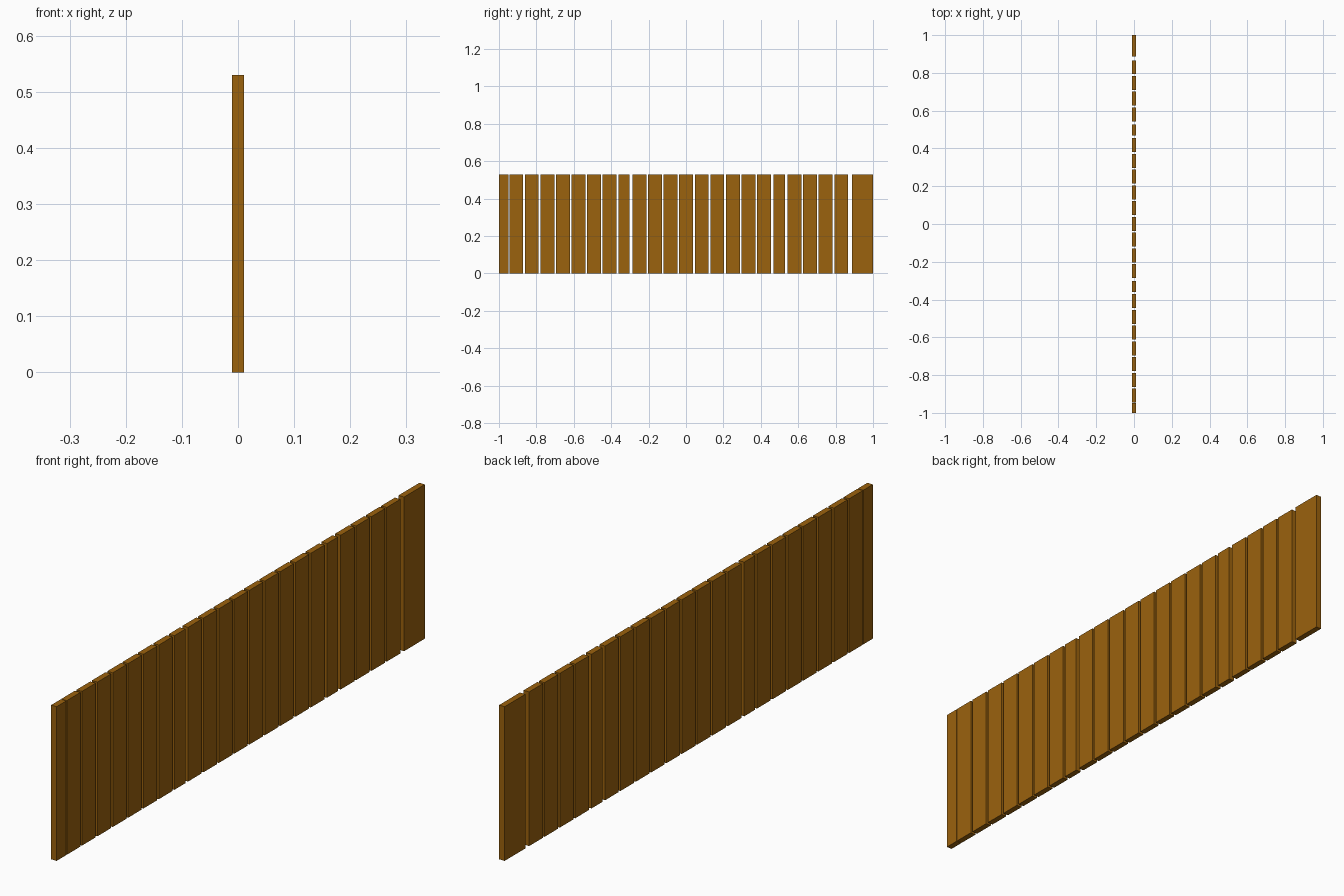
import bpy

if "Cube" in bpy.data.objects:
    bpy.data.objects.remove(bpy.data.objects["Cube"])

HEIGHT, THICK = 0.53, 0.021

wood = bpy.data.materials.new("brown_wood")
wood.diffuse_color = (0.33, 0.122, 0.004, 1)
wood.use_nodes = True
wood.node_tree.nodes["Principled BSDF"].inputs["Base Color"].default_value = wood.diffuse_color


def slat(name, y0, y1):
    """Upright board spanning y0..y1, standing on the floor."""
    bpy.ops.mesh.primitive_cube_add(size=1, location=(0, (y0 + y1) / 2, HEIGHT / 2))
    ob = bpy.context.object
    ob.name = name
    ob.scale = (THICK, y1 - y0, HEIGHT)
    bpy.ops.object.transform_apply(location=False, rotation=False, scale=True)
    ob.data.materials.append(wood)


# End boards: a narrow one at the front, a wide one at the back
slat("front_end_slat", -1.0, -0.948)
slat("back_end_slat", 0.887, 1.0)

# Regular boards in runs, separated by two narrower boards
PITCH, WIDTH = 0.0833, 0.074
for run, (start, count) in enumerate([(-0.945, 7), (-0.286, 9), (0.543, 4)]):
    for i in range(count):
        y = start + i * PITCH
        slat(f"slat_{run + 1}_{i + 1}", y, y + WIDTH)

# Narrow boards between the runs
slat("narrow_slat_1", -0.361, -0.301)
slat("narrow_slat_2", 0.468, 0.528)
